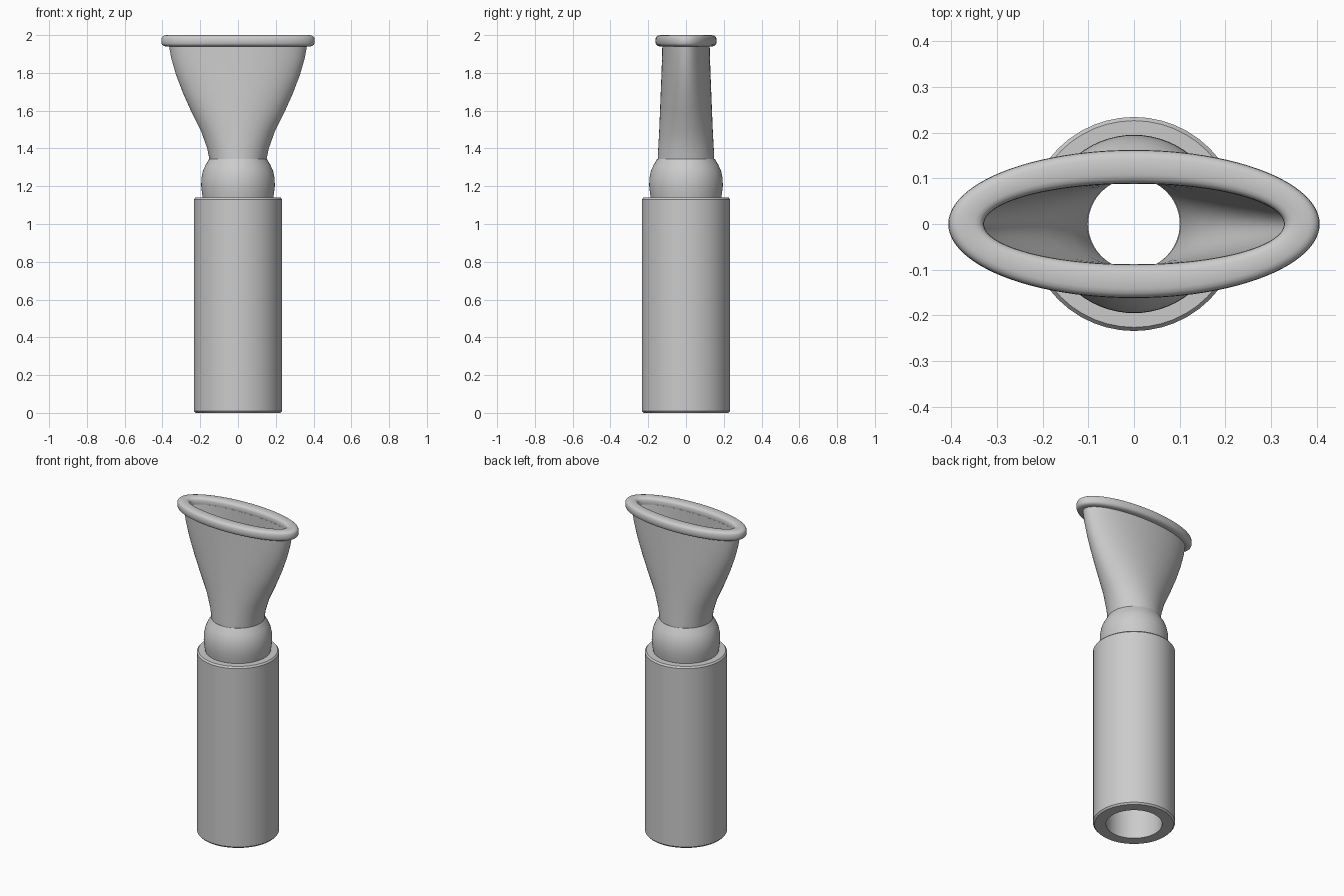
import bpy
import bmesh
import math

default = bpy.data.objects.get("Cube")
if default:
    bpy.data.objects.remove(default, do_unlink=True)

grey = bpy.data.materials.new("plain grey")
grey.use_nodes = True
COLOUR = (0.6, 0.6, 0.6, 1)
grey.diffuse_color = COLOUR
grey.node_tree.nodes["Principled BSDF"].inputs["Base Color"].default_value = COLOUR


def loft(name, sections, sides):
    """Closed tube wall through elliptical sections (rx, ry, z), outside up and inside down."""
    bm = bmesh.new()
    rings = []
    for rx, ry, z in sections:
        angles = [2 * math.pi * i / sides for i in range(sides)]
        rings.append([bm.verts.new((rx * math.cos(a), ry * math.sin(a), z)) for a in angles])
    for low, high in zip(rings, rings[1:] + rings[:1]):
        for i in range(sides):
            j = (i + 1) % sides
            bm.faces.new((low[i], low[j], high[j], high[i]))
    bmesh.ops.recalc_face_normals(bm, faces=bm.faces)
    mesh = bpy.data.meshes.new(name)
    bm.to_mesh(mesh)
    bm.free()
    mesh.materials.append(grey)
    obj = bpy.data.objects.new(name, mesh)
    bpy.context.collection.objects.link(obj)
    bpy.ops.object.select_all(action="DESELECT")
    obj.select_set(True)
    bpy.context.view_layer.objects.active = obj
    bpy.ops.object.shade_smooth_by_angle(angle=math.radians(35))
    return obj


def round_sections(profile):
    return [(r, r, z) for r, z in profile]


# Straight handle tube
loft("handle_tube", round_sections([
    (0.225, 0), (0.234, 0.01), (0.234, 1.13), (0.226, 1.14),
    (0.16, 1.14), (0.16, 0)]), 48)

# Rounded collar above the handle, hollow
loft("collar", round_sections([
    (0.185, 1.13), (0.19, 1.16), (0.195, 1.2), (0.194, 1.24), (0.186, 1.28),
    (0.173, 1.31), (0.152, 1.345), (0.1, 1.345), (0.102, 1.28), (0.16, 1.13)]), 64)

# Flared mouth: round at the neck, wide and flat at the top
outer = [(0.15, 0.15, 1.335), (0.163, 0.147, 1.4), (0.195, 0.142, 1.49), (0.245, 0.138, 1.59),
         (0.29, 0.134, 1.69), (0.328, 0.13, 1.79), (0.354, 0.127, 1.88), (0.368, 0.125, 1.96)]
inner = [(0.33, 0.088, 1.96), (0.31, 0.089, 1.88), (0.282, 0.09, 1.79), (0.24, 0.091, 1.69),
         (0.195, 0.093, 1.59), (0.145, 0.096, 1.49), (0.115, 0.099, 1.4), (0.1, 0.1, 1.335)]
loft("flared_mouth", outer + inner, 96)

# Rolled rim around the mouth
rim = []
STEPS = 20
for i in range(STEPS):
    a = 2 * math.pi * i / STEPS
    across = math.copysign(abs(math.cos(a)) ** 0.65, math.cos(a))
    up = math.copysign(abs(math.sin(a)) ** 0.65, math.sin(a))
    rim.append((0.367 + 0.039 * across, 0.125 + 0.037 * across, 1.97 + 0.03 * up))
loft("mouth_rim", rim, 96)
